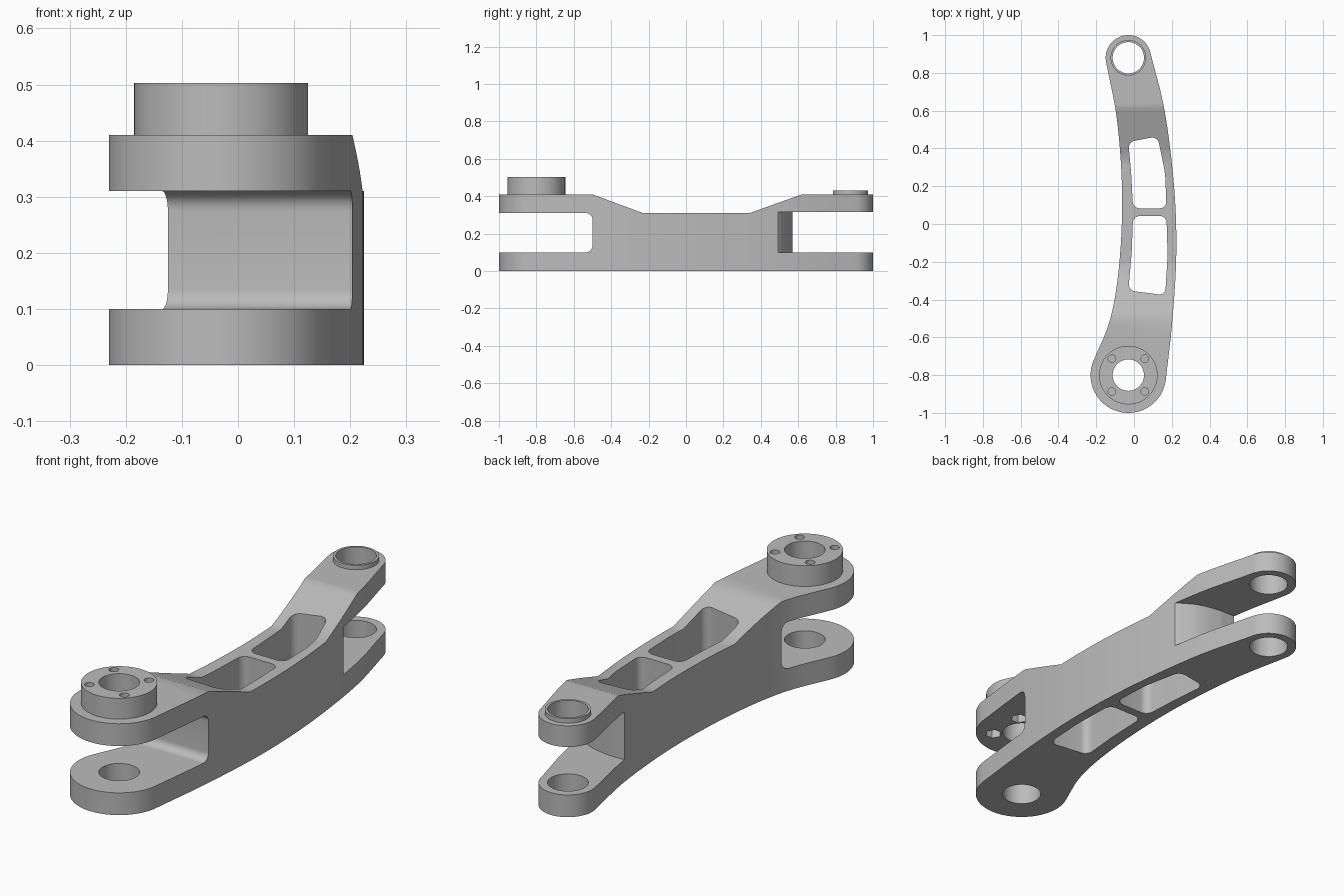
import bpy, bmesh, math
from mathutils import Vector

cube = bpy.data.objects.get("Cube")
if cube:
    bpy.data.objects.remove(cube, do_unlink=True)

grey = bpy.data.materials.new("machined grey")
grey.use_nodes = True
colour = (0.5, 0.5, 0.5, 1)
grey.diffuse_color = colour
grey.node_tree.nodes["Principled BSDF"].inputs["Base Color"].default_value = colour

BIG = Vector((-0.03, -0.8))      # front pivot
SMALL = Vector((-0.03, 0.88))    # back pivot


def prism(name, points, low, high, along="z", radius=0):
    """Extrude a flat outline along z, or a (y, z) outline along x."""
    def place(p, t):
        return (p[0], p[1], t) if along == "z" else (t, p[0], p[1])
    bm = bmesh.new()
    face = bm.faces.new([bm.verts.new(place(p, low)) for p in points])
    if radius:
        bmesh.ops.bevel(bm, geom=bm.verts[:], offset=radius, segments=8,
                        profile=0.5, affect="VERTICES")
    faces = bm.faces[:]
    moved = bmesh.ops.extrude_face_region(bm, geom=faces, use_keep_orig=True)["geom"]
    verts = [v for v in moved if isinstance(v, bmesh.types.BMVert)]
    step = Vector(place((0, 0), high - low))
    bmesh.ops.translate(bm, verts=verts, vec=step)
    bmesh.ops.recalc_face_normals(bm, faces=bm.faces[:])
    mesh = bpy.data.meshes.new(name)
    bm.to_mesh(mesh)
    bm.free()
    mesh.materials.append(grey)
    obj = bpy.data.objects.new(name, mesh)
    bpy.context.collection.objects.link(obj)
    return obj


def arc(centre, r, start, end, count):
    angles = [math.radians(start + (end - start) * i / count) for i in range(count + 1)]
    return [centre + Vector((math.cos(a), math.sin(a))) * r for a in angles]


def cylinder(name, centre, r, low, high, sides=64):
    return prism(name, arc(centre, r, 0, 360, sides)[:-1], low, high)


def curve(points, steps=8):
    """Smooth curve through the points, without its two ends."""
    pts = [Vector(p) for p in points]
    pts = [2 * pts[0] - pts[1]] + pts + [2 * pts[-1] - pts[-2]]
    out = []
    for a, b, c, d in zip(pts, pts[1:], pts[2:], pts[3:]):
        for i in range(steps):
            t = i / steps
            out.append(0.5 * (2 * b + (c - a) * t + (2 * a - 5 * b + 4 * c - d) * t ** 2
                              + (3 * b - a - 3 * c + d) * t ** 3))
    return out[1:]


def combine(obj, tool, operation):
    mod = obj.modifiers.new(operation, "BOOLEAN")
    mod.operation = operation
    mod.solver = "EXACT"
    mod.object = tool
    bpy.context.view_layer.objects.active = obj
    bpy.ops.object.modifier_apply(modifier=mod.name)
    bpy.data.objects.remove(tool, do_unlink=True)


# Curved arm outline with a round eye at each end
front_eye = arc(BIG, 0.2, 160, 352, 48)
back_eye = arc(SMALL, 0.12, 14, 191, 40)
right_edge = curve([front_eye[-1], (0.204, -0.5), (0.224, -0.15), (0.212, 0.2),
                    (0.162, 0.6), back_eye[0]])
left_edge = curve([back_eye[-1], (-0.09, 0.55), (-0.063, 0.17), (-0.077, -0.2),
                   (-0.125, -0.5), front_eye[0]])
arm = prism("arm", front_eye + right_edge + back_eye + left_edge, 0, 0.41)

# Lowered middle of the top surface
dip = [(-0.5, 0.41), (-0.23, 0.31), (0.34, 0.31), (0.62, 0.41), (0.62, 0.6), (-0.5, 0.6)]
combine(arm, prism("dip_cutter", dip, -1, 1, "x"), "DIFFERENCE")

# Fork slots: filleted at the front, curved wall at the back
slot = [(-1.3, 0.1), (-0.5, 0.1), (-0.5, 0.31), (-1.3, 0.31)]
combine(arm, prism("front_slot_cutter", slot, -1, 1, "x", 0.035), "DIFFERENCE")
wall = curve([(-0.5, 0.57), (-0.08, 0.57), (0.0, 0.567), (0.08, 0.55),
              (0.14, 0.52), (0.2, 0.47), (0.4, 0.25)])
wall = [p for p in wall if p.x < 0.26]
back_slot = wall + [Vector((0.5, wall[-1].y)), Vector((0.5, 1.3)), Vector((-0.5, 1.3))]
combine(arm, prism("back_slot_cutter", back_slot, 0.1, 0.315), "DIFFERENCE")

# Lightening pockets through the middle
pockets = [[(-0.005, 0.083), (0.172, 0.083), (0.165, 0.27), (0.125, 0.463), (-0.03, 0.435),
            (-0.015, 0.27)],
           [(-0.03, -0.352), (0.165, -0.377), (0.178, -0.17), (0.172, 0.042),
            (-0.005, 0.042), (-0.012, -0.15)]]
for pocket in pockets:
    combine(arm, prism("pocket_cutter", pocket, -0.2, 0.8, radius=0.035), "DIFFERENCE")

# Raised bosses
combine(arm, cylinder("front_boss", BIG, 0.155, 0.36, 0.503), "UNION")
combine(arm, cylinder("back_bush", SMALL, 0.094, 0.36, 0.43), "UNION")

# Pivot bores
combine(arm, cylinder("front_bore_cutter", BIG, 0.083, -0.2, 0.8), "DIFFERENCE")
combine(arm, cylinder("back_bore_cutter", SMALL, 0.083, -0.2, 0.8), "DIFFERENCE")

# Bolt holes with hexagonal nut recesses under the upper fork
for sx in (-1, 1):
    for sy in (-1, 1):
        spot = BIG + Vector((sx, sy)) * 0.087
        combine(arm, cylinder("bolt_cutter", spot, 0.02, 0.25, 0.8, 24), "DIFFERENCE")
        combine(arm, cylinder("nut_cutter", spot, 0.036, 0.25, 0.36, 6), "DIFFERENCE")

bpy.ops.object.select_all(action="DESELECT")
arm.select_set(True)
bpy.context.view_layer.objects.active = arm
bpy.ops.object.shade_smooth_by_angle(angle=math.radians(25))
